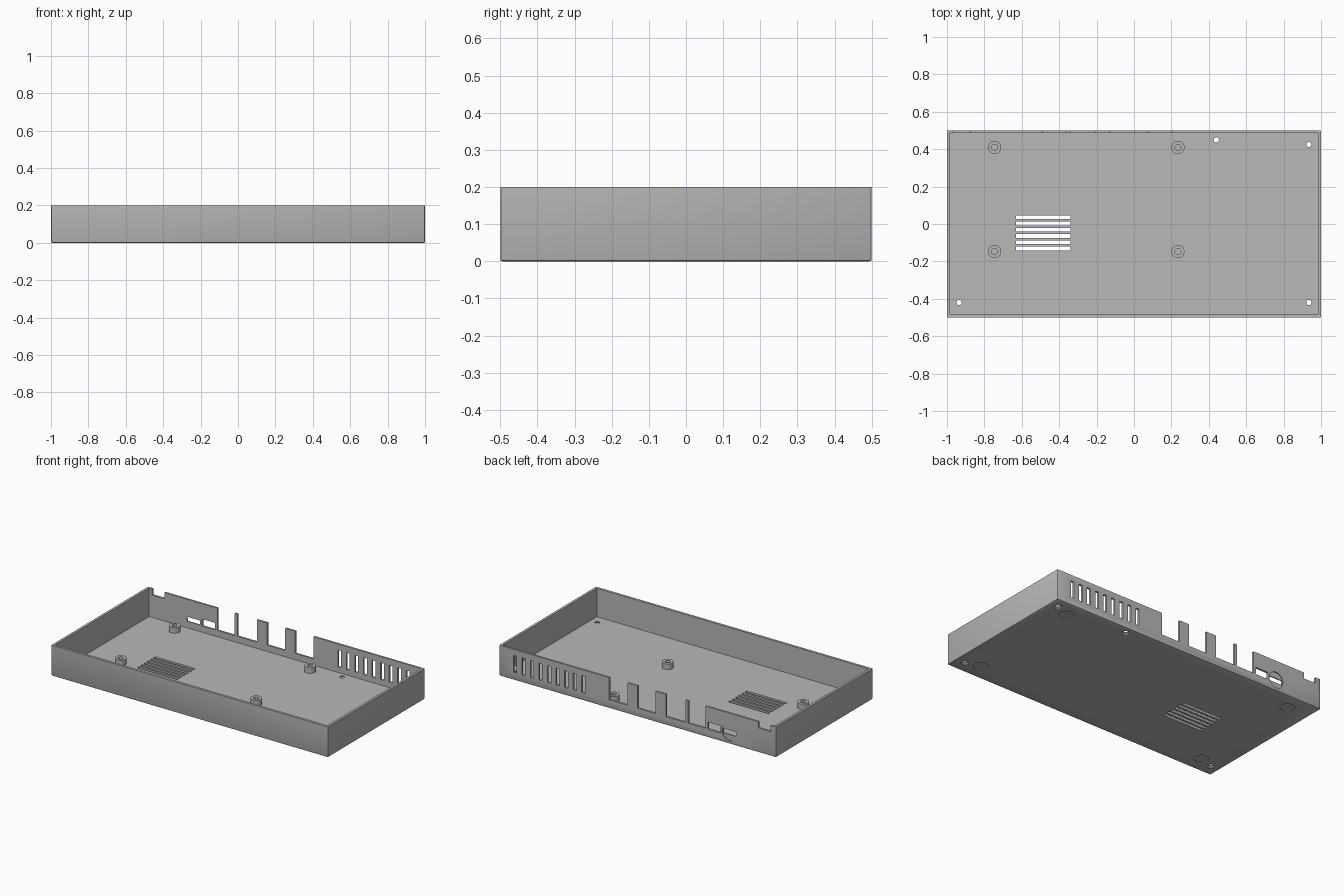
import bpy
import bmesh
from math import radians
from mathutils import Matrix, Vector

cube = bpy.data.objects.get("Cube")
if cube:
    bpy.data.objects.remove(cube, do_unlink=True)

W, D, H = 2.0, 1.0, 0.2       # outer size
FLOOR, WALL, BACK = 0.014, 0.016, 0.013

grey = bpy.data.materials.new("plain grey")
grey.use_nodes = True
colour = (0.48, 0.48, 0.48, 1)
grey.diffuse_color = colour
grey.node_tree.nodes["Principled BSDF"].inputs["Base Color"].default_value = colour


def make_object(name, bm):
    bmesh.ops.recalc_face_normals(bm, faces=bm.faces)
    mesh = bpy.data.meshes.new(name)
    bm.to_mesh(mesh)
    bm.free()
    mesh.materials.append(grey)
    obj = bpy.data.objects.new(name, mesh)
    bpy.context.collection.objects.link(obj)
    return obj


def add_box(bm, x, y, z):
    """Box from three (low, high) ranges."""
    size = [b - a for a, b in (x, y, z)]
    mid = [(a + b) / 2 for a, b in (x, y, z)]
    matrix = Matrix.Translation(mid) @ Matrix.Diagonal((*size, 1))
    bmesh.ops.create_cube(bm, size=1, matrix=matrix)


def add_lathe(bm, x, y, profile, closed=False, steps=32):
    """Spin (radius, height) points about a vertical axis at x, y."""
    points = profile + profile[:1] if closed else profile
    verts = [bm.verts.new((x + r, y, z)) for r, z in points]
    edges = [bm.edges.new(pair) for pair in zip(verts, verts[1:])]
    result = bmesh.ops.spin(bm, geom=verts + edges, cent=(x, y, 0), axis=(0, 0, 1),
                            angle=radians(360), steps=steps)
    bmesh.ops.remove_doubles(bm, verts=bm.verts, dist=1e-5)


def cut(target, bm):
    """Subtract a cutter mesh from the target and discard the cutter."""
    cutter = make_object("cutter", bm)
    cutter.hide_render = True
    mod = target.modifiers.new("cut", "BOOLEAN")
    mod.operation = "DIFFERENCE"
    mod.solver = "EXACT"
    mod.object = cutter
    graph = bpy.context.evaluated_depsgraph_get()
    mesh = bpy.data.meshes.new_from_object(target.evaluated_get(graph))
    target.modifiers.clear()
    target.data = mesh
    bpy.data.objects.remove(cutter, do_unlink=True)


# Tray block with softened bottom and upright edges
bm = bmesh.new()
add_box(bm, (-W / 2, W / 2), (-D / 2, D / 2), (0, H))
soft = [e for e in bm.edges if min(v.co.z for v in e.verts) < 0.01]
bmesh.ops.bevel(bm, geom=soft, offset=0.006, segments=2, profile=0.5, affect="EDGES")
tray = make_object("tray", bm)

# Open inside
bm = bmesh.new()
add_box(bm, (WALL - W / 2, W / 2 - WALL), (WALL - D / 2, D / 2 - BACK), (FLOOR, H + 0.1))
cut(tray, bm)

# Shallow round recesses: four feet underneath, one plug at the back
bm = bmesh.new()
for x in (-0.84, 0.84):
    for y in (-0.39, 0.39):
        add_lathe(bm, x, y, [(0, -0.02), (0.044, -0.02), (0.044, 0.005), (0, 0.005)])
bmesh.ops.create_cone(bm, cap_ends=True, segments=32, radius1=0.052, radius2=0.052, depth=0.04,
                      matrix=Matrix.Translation((-0.662, 0.514, 0.072))
                      @ Matrix.Rotation(radians(90), 4, "X"))
cut(tray, bm)

# Openings through the back wall and floor
bm = bmesh.new()
through = (D / 2 - 0.03, D / 2 + 0.05)
for x in ((-0.49, -0.365), (-0.345, -0.205), (-0.13, 0.0), (0.073, 0.205)):
    add_box(bm, x, through, (0.055, H + 0.1))
add_box(bm, (-0.962, -0.873), through, (0.16, H + 0.1))       # corner notch
add_box(bm, (-0.6, -0.508), through, (0.054, 0.1))            # socket window
add_box(bm, (-0.71, -0.614), through, (0.057, 0.086))         # plug slot
for i in range(9):                                            # back vents
    x = 0.393 + i * 0.0617
    add_box(bm, (x - 0.012, x + 0.012), through, (0.05, 0.16))
for i in range(6):                                            # floor vents
    y = 0.036 - i * 0.0335
    add_box(bm, (-0.63, -0.34), (y - 0.01, y + 0.01), (-0.05, 0.05))
for x, y in ((0.935, 0.425), (0.935, -0.42), (-0.935, -0.42), (0.44, 0.45)):
    add_lathe(bm, x, y, [(0, -0.01), (0.024, -0.01), (0.024, 0.002), (0.014, 0.009),
                         (0.014, 0.05), (0, 0.05)], steps=24)  # countersunk holes
cut(tray, bm)

# Hollow mounting posts on the floor
posts = []
for side, x in (("right", -0.745), ("left", 0.235)):
    for end, y in (("back", 0.41), ("front", -0.147)):
        bm = bmesh.new()
        add_lathe(bm, x, y, [(0.016, FLOOR - 0.004), (0.035, FLOOR - 0.004),
                             (0.035, 0.05), (0.016, 0.05)], closed=True)
        posts.append(make_object(f"mounting_post_{end}_{side}", bm))

# Smooth round faces, keep hard edges
bpy.ops.object.select_all(action="DESELECT")
for obj in [tray] + posts:
    obj.select_set(True)
bpy.context.view_layer.objects.active = tray
bpy.ops.object.shade_smooth_by_angle(angle=radians(30))
